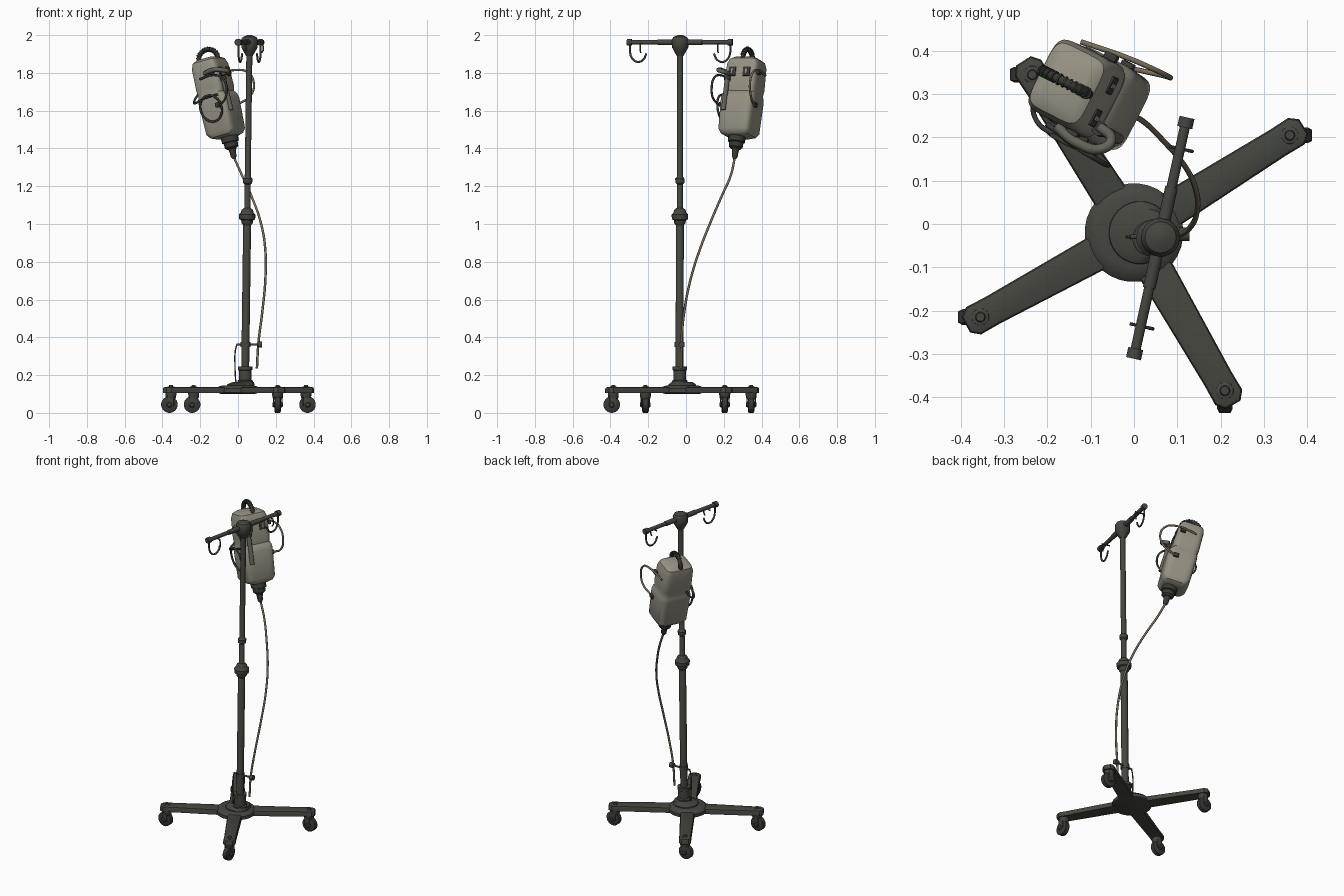
import bpy, bmesh
from math import pi, sin, cos, radians, atan2, copysign
from mathutils import Matrix, Vector

if "Cube" in bpy.data.objects:
    bpy.data.objects.remove(bpy.data.objects["Cube"])


def material(name, rgb):
    m = bpy.data.materials.new(name)
    m.use_nodes = True
    m.diffuse_color = (*rgb, 1)
    bsdf = next(n for n in m.node_tree.nodes if n.type == 'BSDF_PRINCIPLED')
    bsdf.inputs["Base Color"].default_value = (*rgb, 1)
    return m


METAL = material("dark_olive_metal", (0.058, 0.061, 0.049))
RUBBER = material("dark_rubber", (0.04, 0.042, 0.036))
SHELL = material("grey_beige_shell", (0.30, 0.28, 0.225))
TAN = material("tan_hose", (0.19, 0.155, 0.105))
GREY = material("dull_grey_trim", (0.13, 0.125, 0.10))

made = []


def finish(name, bm, mat, matrix=Matrix()):
    bmesh.ops.recalc_face_normals(bm, faces=bm.faces)
    mesh = bpy.data.meshes.new(name)
    bm.to_mesh(mesh)
    bm.free()
    mesh.materials.append(mat)
    ob = bpy.data.objects.new(name, mesh)
    ob.matrix_world = matrix
    bpy.context.collection.objects.link(ob)
    made.append(ob)
    return ob


def loft(name, rings, mat, matrix=Matrix(), n=24, power=2):
    """Stack of rings (z, half width, half depth, x offset) with superellipse outline."""
    bm = bmesh.new()
    loops = []
    for z, rx, ry, ox in rings:
        loop = []
        for i in range(n):
            a = 2 * pi * (i + 0.5) / n
            c, s = cos(a), sin(a)
            x = copysign(abs(c) ** (2 / power), c) * rx + ox
            y = copysign(abs(s) ** (2 / power), s) * ry
            loop.append(bm.verts.new((x, y, z)))
        loops.append(loop)
    for a, b in zip(loops, loops[1:]):
        for i in range(n):
            j = (i + 1) % n
            bm.faces.new((a[i], a[j], b[j], b[i]))
    bm.faces.new(loops[0])
    bm.faces.new(loops[-1])
    return finish(name, bm, mat, matrix)


def lathe(name, profile, mat, matrix=Matrix(), n=20):
    return loft(name, [(z, r, r, 0) for z, r in profile], mat, matrix, n)


def rod(name, a, b, r, mat, matrix=Matrix(), n=14):
    a, b = Vector(a), Vector(b)
    d = b - a
    turn = Matrix.Translation(a) @ d.to_track_quat('Z', 'Y').to_matrix().to_4x4()
    return lathe(name, [(0, r), (d.length, r)], mat, matrix @ turn, n)


def box(name, at, size, mat, matrix=Matrix(), bevel=0.0):
    bm = bmesh.new()
    bmesh.ops.create_cube(bm, size=1, matrix=Matrix.Translation(at) @ Matrix.Diagonal((*size, 1)))
    if bevel:
        bmesh.ops.bevel(bm, geom=bm.edges[:], offset=bevel, segments=2, affect='EDGES', profile=0.5)
    return finish(name, bm, mat, matrix)


def tube(name, points, r, mat, matrix=Matrix(), cyclic=False):
    cu = bpy.data.curves.new(name, 'CURVE')
    cu.dimensions = '3D'
    cu.bevel_depth = r
    cu.bevel_resolution = 2
    cu.resolution_u = 8
    cu.use_fill_caps = True
    sp = cu.splines.new('BEZIER')
    sp.bezier_points.add(len(points) - 1)
    for bp, p in zip(sp.bezier_points, points):
        bp.co = p
        bp.handle_left_type = bp.handle_right_type = 'AUTO'
    sp.use_cyclic_u = cyclic
    cu.materials.append(mat)
    ob = bpy.data.objects.new(name, cu)
    ob.matrix_world = matrix
    bpy.context.collection.objects.link(ob)


# Base disc with stepped collar
HUB = Vector((0, -0.02, 0))
lathe("base_disc", [(0.1, 0.09), (0.108, 0.114), (0.128, 0.114), (0.14, 0.102), (0.146, 0.08)],
      METAL, Matrix.Translation(HUB), 32)
loft("base_step", [(0.13, 0.075, 0.075, 0.012), (0.152, 0.072, 0.072, 0.015), (0.164, 0.055, 0.055, 0.03)],
     METAL, Matrix.Translation(HUB), 28)
lathe("pole_collar", [(0.15, 0.042), (0.17, 0.042), (0.175, 0.034), (0.225, 0.034), (0.228, 0.039), (0.245, 0.039)],
      METAL, Matrix.Translation((0.038, -0.033, 0)))

# Four legs, each with a swivel caster rolling along the given heading
casters = [(0.36, 0.205, 0), (-0.355, -0.215, 180), (0.21, -0.385, -90), (-0.235, 0.345, 180)]
for x, y, heading in casters:
    d = Vector((x, y, 0)) - HUB
    leg = Matrix.Translation(HUB) @ Matrix.Rotation(atan2(d.y, d.x), 4, 'Z')
    L = d.length + 0.038
    bm = bmesh.new()
    outline = [(0.05, 0.043), (L - 0.07, 0.035), (L - 0.02, 0.036), (L, 0.02)]
    for s in (1, -1):
        side = outline if s == 1 else outline[::-1]
        for px, py in side:
            bm.verts.new((px, s * py, 0.104))
    face = bm.faces.new(bm.verts[:])
    up = bmesh.ops.extrude_face_region(bm, geom=[face])["geom"]
    top = [v for v in up if isinstance(v, bmesh.types.BMVert)]
    bmesh.ops.translate(bm, verts=top, vec=(0, 0, 0.033))
    rim = [e for e in bm.edges if all(v in top for v in e.verts)]
    bmesh.ops.bevel(bm, geom=rim, offset=0.011, segments=2, affect='EDGES', profile=0.5)
    finish("leg", bm, METAL, leg)

    m = Matrix.Translation((x, y, 0)) @ Matrix.Rotation(radians(heading), 4, 'Z')
    lathe("caster_pin", [(0.13, 0.022), (0.138, 0.02), (0.14, 0.012), (0.147, 0.01)], METAL, m, 12)
    lathe("caster_stem", [(0.07, 0.022), (0.082, 0.028), (0.108, 0.03)], METAL, m, 14)
    for s in (1, -1):
        box("caster_fork", (0.002, s * 0.022, 0.066), (0.034, 0.006, 0.06), METAL, m, 0.002)
    spin = m @ Matrix.Translation((0.008, 0, 0.044)) @ Matrix.Rotation(pi / 2, 4, 'X')
    lathe("caster_wheel", [(-0.018, 0.034), (-0.013, 0.044), (0.013, 0.044), (0.018, 0.034)], RUBBER, spin)
    lathe("caster_hub", [(-0.028, 0.01), (-0.022, 0.016), (0.022, 0.016), (0.028, 0.01)], METAL, spin, 12)

# Slightly leaning telescopic pole with joints and head
foot, head = Vector((0.037, -0.034, 0.15)), Vector((0.061, -0.031, 1.96))
lean = head - foot
pole = Matrix.Translation(foot) @ lean.to_track_quat('Z', 'Y').to_matrix().to_4x4()
lathe("pole", [(0, 0.021), (0.88, 0.021), (0.89, 0.016), (1.79, 0.016)], METAL, pole)
lathe("clamp_joint", [(0.845, 0.022), (0.855, 0.03), (0.87, 0.032), (0.875, 0.042), (0.9, 0.044),
                      (0.91, 0.034), (0.925, 0.03), (0.935, 0.018)], METAL, pole)
lathe("upper_joint", [(1.06, 0.016), (1.068, 0.024), (1.09, 0.025), (1.1, 0.016)], METAL, pole)
lathe("pole_head", [(1.74, 0.018), (1.765, 0.032), (1.785, 0.043), (1.825, 0.045), (1.84, 0.036), (1.85, 0.012)],
      METAL, pole)

# Cross bar with end caps and hooks
bar = Matrix.Translation((head.x, head.y, 1.962)) @ Matrix.Rotation(radians(-12.5), 4, 'Z')
for s, reach in ((-1, 0.275), (1, 0.272)):
    rod("cross_bar", (0, 0, 0), (0, s * reach, 0), 0.012, METAL, bar)
    rod("bar_sleeve", (0, s * 0.03, 0), (0, s * 0.12, 0), 0.015, METAL, bar)
    rod("bar_cap", (0, s * (reach - 0.012), 0), (0, s * (reach + 0.012), 0), 0.018, METAL, bar)
    hook = [(0.27, 0), (0.272, -0.05), (0.258, -0.088), (0.23, -0.104), (0.2, -0.092), (0.183, -0.06)]
    tube("bar_hook", [(0, s * y, z) for y, z in hook], 0.0055, METAL, bar)
    rod("hook_pin", (-0.026, s * 0.21, -0.008), (0.026, s * 0.21, -0.008), 0.004, METAL, bar, 8)
    tube("small_hook", [(0.024, s * 0.21, -0.008), (0.028, s * 0.21, -0.04), (0.018, s * 0.21, -0.056)], 0.004, METAL, bar)

# Tilted container; local +x faces the pole
tank = (Matrix.Translation((-0.105, 0.30, 1.67)) @ Matrix.Rotation(radians(-27), 4, 'Z')
        @ Matrix.Rotation(radians(-14), 4, 'Y'))
loft("tank_body", [(-0.218, 0.05, 0.055, 0.005), (-0.208, 0.07, 0.08, 0.002), (-0.185, 0.084, 0.094, 0),
                   (-0.02, 0.088, 0.098, 0), (0.005, 0.084, 0.095, -0.002), (0.02, 0.075, 0.09, -0.006),
                   (0.05, 0.08, 0.094, -0.006), (0.17, 0.077, 0.092, -0.007), (0.2, 0.068, 0.082, -0.008),
                   (0.214, 0.048, 0.058, -0.008)], SHELL, tank, 48, 5.5)
lathe("outlet_cap", [(-0.285, 0.024), (-0.275, 0.036), (-0.25, 0.038), (-0.247, 0.045), (-0.222, 0.046), (-0.208, 0.04)],
      RUBBER, tank @ Matrix.Translation((0.014, 0, 0)))
lathe("outlet_nozzle", [(-0.338, 0.009), (-0.325, 0.016), (-0.305, 0.017), (-0.275, 0.022)],
      RUBBER, tank @ Matrix.Translation((0.014, 0, 0)), 14)

# Ribbed carrying handle
arc = [(-0.008 + 0.06 * cos(a), 0, 0.205 + 0.058 * sin(a)) for a in (pi * i / 14 for i in range(15))]
tube("carry_handle", arc, 0.011, RUBBER, tank)
for a, b in zip(arc[1:-1], arc[2:]):
    mid = (Vector(a) + Vector(b)) / 2
    rod("handle_rib", Vector(a).lerp(mid, 0.3), mid, 0.0145, RUBBER, tank, 12)

# Recessed slots and front trim
for y in (-0.042, 0.042):
    box("slot_recess", (0.071, y, 0.125), (0.008, 0.042, 0.05), RUBBER, tank, 0.003)
    box("slot_bridge", (0.074, y, 0.125), (0.008, 0.012, 0.03), SHELL, tank, 0.002)
rod("gauge_rod", (0.088, -0.06, -0.09), (0.084, -0.06, 0.085), 0.013, GREY, tank)
rod("gauge_cap", (0.084, -0.06, 0.075), (0.083, -0.06, 0.095), 0.017, RUBBER, tank)
tube("side_grip", [(0.0, -0.1, 0.13), (0.06, -0.112, 0.135), (0.115, -0.1, 0.12), (0.125, -0.07, 0.11),
                   (0.085, -0.055, 0.11)], 0.012, GREY, tank)

# Side straps on both flanks, plus a hanging ring and buckles
strap = [(-0.04, 0.1, 0.13), (0.08, 0.116, 0.13), (0.145, 0.12, 0.1), (0.165, 0.12, 0.04),
         (0.13, 0.116, -0.025), (0.06, 0.1, -0.05)]
tube("long_strap", strap, 0.006, TAN, tank)
tube("short_strap", [(x * 0.75, -y * 1.05, z * 0.9 - 0.01) for x, y, z in strap], 0.006, RUBBER, tank)
ring = [(0.062 * cos(a), -0.112 - 0.012 * sin(a), -0.06 + 0.07 * sin(a)) for a in (pi * i / 4 for i in range(8))]
tube("hanging_ring", ring, 0.006, RUBBER, tank, True)
tube("flank_wire", [(0.05, -0.095, 0.005), (-0.03, -0.118, 0.0), (-0.09, -0.105, -0.01), (-0.105, -0.07, 0.01),
                    (-0.085, -0.05, 0.04)], 0.006, RUBBER, tank)
for s in (1, -1):
    for z in (0.128, -0.05):
        box("strap_buckle", (0.04, s * 0.1, z), (0.032, 0.018, 0.026), RUBBER, tank, 0.004)

# Hose from the nozzle down to the pole foot
tube("hose", [(-0.02, 0.258, 1.35), (0.02, 0.238, 1.26), (0.07, 0.19, 1.15), (0.12, 0.13, 1.01), (0.144, 0.075, 0.87),
              (0.145, 0.025, 0.71), (0.128, -0.01, 0.53), (0.108, -0.024, 0.37), (0.1, -0.026, 0.235)], 0.0065, TAN)

# Hose clip and its wire
rod("hose_clip", (-0.008, -0.03, 0.362), (0.115, -0.024, 0.362), 0.0055, METAL)
lathe("clip_ring", [(0.348, 0.026), (0.376, 0.026)], METAL, Matrix.Translation((0.04, -0.034, 0)))
rod("clip_knob", (0.104, -0.024, 0.362), (0.128, -0.024, 0.362), 0.016, METAL)
tube("clip_wire", [(-0.006, -0.03, 0.362), (-0.014, -0.03, 0.33), (-0.016, -0.03, 0.25), (-0.012, -0.03, 0.16)], 0.0035, METAL)

# Smooth shading with sharp edges kept
bpy.ops.object.select_all(action='DESELECT')
for ob in made:
    ob.select_set(True)
bpy.context.view_layer.objects.active = made[0]
bpy.ops.object.shade_smooth_by_angle(angle=radians(35))
